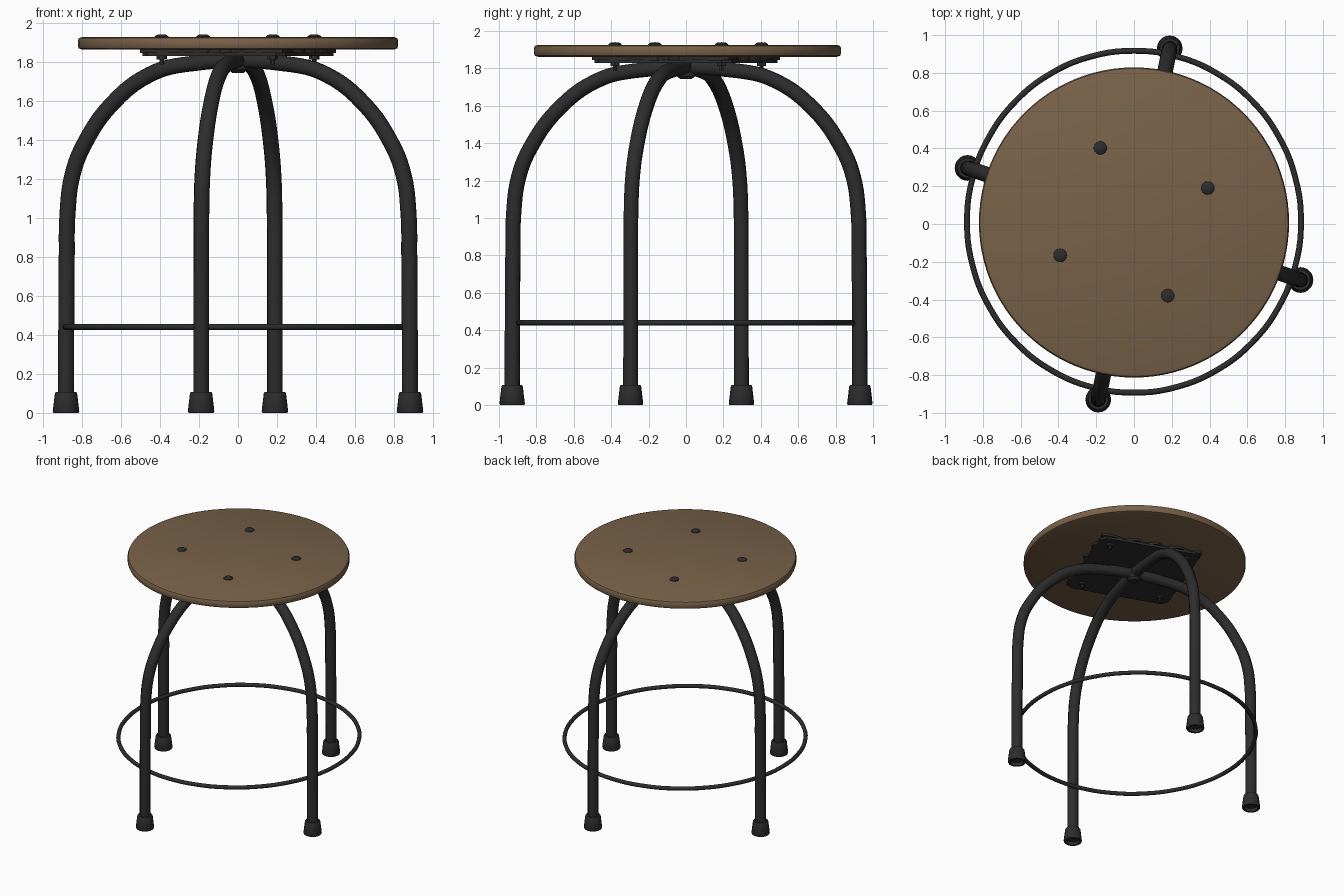
import bpy, bmesh
from math import pi, sin, cos, radians
from mathutils import Vector

if "Cube" in bpy.data.objects:
    bpy.data.objects.remove(bpy.data.objects["Cube"], do_unlink=True)


def material(name, colour):
    m = bpy.data.materials.new(name)
    m.use_nodes = True
    m.diffuse_color = (*colour, 1)
    m.node_tree.nodes["Principled BSDF"].inputs["Base Color"].default_value = (*colour, 1)
    return m


WOOD = material("brown wood", (0.19, 0.122, 0.066))
METAL = material("black metal", (0.026, 0.026, 0.026))


def finish(name, bm, mat, loc=(0, 0, 0)):
    """Turn a bmesh into a smooth object with sharp edges kept."""
    bmesh.ops.recalc_face_normals(bm, faces=bm.faces)
    mesh = bpy.data.meshes.new(name)
    bm.to_mesh(mesh)
    bm.free()
    mesh.materials.append(mat)
    ob = bpy.data.objects.new(name, mesh)
    ob.location = loc
    bpy.context.collection.objects.link(ob)
    bpy.ops.object.select_all(action="DESELECT")
    ob.select_set(True)
    bpy.context.view_layer.objects.active = ob
    bpy.ops.object.shade_smooth_by_angle(angle=radians(35))
    return ob


def lathe(name, profile, mat, loc, sides):
    """Spin an (r, z) profile that starts and ends on the axis."""
    bm = bmesh.new()
    vs = [bm.verts.new((r, 0, z)) for r, z in profile]
    es = [bm.edges.new(p) for p in zip(vs, vs[1:])]
    bmesh.ops.spin(bm, geom=vs + es, cent=(0, 0, 0), axis=(0, 0, 1),
                   angle=2 * pi, steps=sides)
    bmesh.ops.remove_doubles(bm, verts=bm.verts, dist=1e-4)
    return finish(name, bm, mat, loc)


def slab(name, outline, z, depth, mat):
    """Extrude a flat outline upwards."""
    bm = bmesh.new()
    face = bm.faces.new([bm.verts.new((x, y, z)) for x, y in outline])
    top = bmesh.ops.extrude_face_region(bm, geom=[face])["geom"]
    bmesh.ops.translate(bm, vec=(0, 0, depth),
                        verts=[g for g in top if isinstance(g, bmesh.types.BMVert)])
    return finish(name, bm, mat)


def tube(name, points, radius, closed=False):
    """Round tube along a smooth path."""
    cu = bpy.data.curves.new(name, "CURVE")
    cu.dimensions = "3D"
    cu.bevel_depth = radius
    cu.bevel_resolution = 3
    cu.resolution_u = 5
    sp = cu.splines.new("BEZIER")
    sp.bezier_points.add(len(points) - 1)
    for bp, p in zip(sp.bezier_points, points):
        bp.co = p
        bp.handle_left_type = bp.handle_right_type = "AUTO"
    sp.use_cyclic_u = closed
    cu.materials.append(METAL)
    ob = bpy.data.objects.new(name, cu)
    bpy.context.collection.objects.link(ob)
    bpy.ops.object.select_all(action="DESELECT")
    ob.select_set(True)
    bpy.context.view_layer.objects.active = ob
    bpy.ops.object.convert(target="MESH")
    bpy.ops.object.shade_smooth_by_angle(angle=radians(40))


# Round wooden seat with softened rim
lathe("seat", [(0, 1.862), (0.8, 1.862), (0.816, 1.868), (0.821, 1.88),
               (0.821, 1.908), (0.815, 1.92), (0.8, 1.926), (0, 1.926)],
      WOOD, (0, 0.008, 0), 96)

# Two crossing arches, each forming a pair of legs
ARCH = [(0.93, 0.04), (0.926, 0.8), (0.922, 1.02), (0.895, 1.22), (0.83, 1.38),
        (0.675, 1.59), (0.475, 1.735), (0.29, 1.785)]
FOOT = [(0, 0.025), (0.045, 0.025), (0.05, 0), (0.064, 0), (0.068, 0.008),
        (0.057, 0.1), (0.052, 0.108), (0, 0.108)]
for label, angle, reach in (("side", -18.6, 1.0), ("front_back", 78.5, 1.02)):
    d = Vector((cos(radians(angle)), sin(radians(angle)), 0)) * reach
    half = [(r, z) for r, z in ARCH]
    path = half + [(-r, z) for r, z in reversed(half)]
    tube(label + "_leg_arch", [d * r + Vector((0, 0, z)) for r, z in path], 0.041)
    for s in (1, -1):
        lathe(label + "_foot", FOOT, METAL, d * 0.93 * s, 20)

# Thin foot ring around the legs
tube("foot_ring", [(0.884 * cos(a), 0.012 + 0.905 * sin(a), 0.44)
                   for a in (i * pi / 12 for i in range(24))], 0.0155, closed=True)

# Square mounting plate with clipped corners, turned with the bolts
TURN = radians(24.5)
corners = [(0.525, TURN + i * pi / 2 + s * 0.055) for i in range(4) for s in (-1, 1)]
slab("mounting_plate", [(r * cos(a), r * sin(a)) for r, a in corners], 1.828, 0.018, METAL)

# Spacer with a wavy edge between plate and seat
wavy = []
for i in range(96):
    a = i * pi / 48
    u = (a + pi / 4) % (pi / 2) - pi / 4
    r = 0.39 / cos(u) + 0.02 * sin(a * 16)
    wavy.append((r * cos(a + TURN + pi / 4), r * sin(a + TURN + pi / 4)))
slab("wavy_spacer", wavy, 1.845, 0.018, METAL)

# Four bolts: domed head, shank and nut below the plate
HEAD = [(0, 1.92), (0.037, 1.92), (0.035, 1.93), (0.022, 1.938), (0, 1.94)]
SHANK = [(0, 1.785), (0.012, 1.785), (0.012, 1.812), (0.027, 1.812), (0.027, 1.83), (0, 1.83)]
for i in range(4):
    a = TURN + i * pi / 2
    spot = (0.43 * cos(a), 0.43 * sin(a) + 0.012, 0)
    lathe("bolt_head", HEAD, METAL, spot, 16)
    lathe("bolt_nut", SHANK, METAL, spot, 6)

# Small weld collar where the arches cross
lathe("centre_collar", [(0, 1.742), (0.03, 1.742), (0.05, 1.76), (0.05, 1.83), (0, 1.83)],
      METAL, (0, 0, 0), 16)
